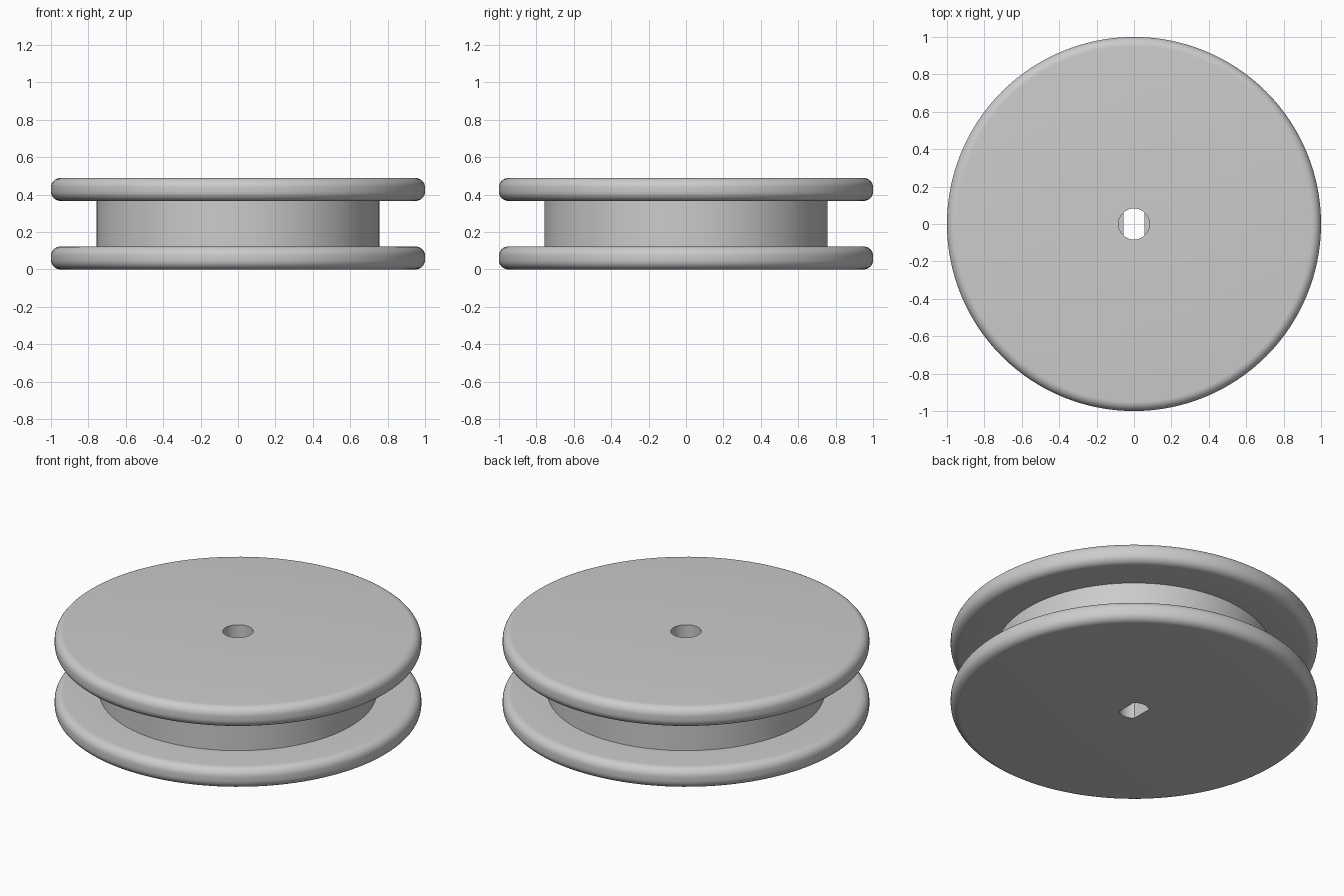
import bpy, bmesh, math

cube = bpy.data.objects.get("Cube")
if cube:
    bpy.data.objects.remove(cube, do_unlink=True)

SEGMENTS = 128
HEIGHT, FLANGE, ROUND = 0.488, 0.122, 0.05   # overall height, flange thickness, rim rounding
HUB_R, BORE_R, SLOT_HALF = 0.757, 0.083, 0.055
STEP_Z = FLANGE                              # floor of the round bore, where the flat-sided slot starts

# Plain grey plastic
grey = bpy.data.materials.new("grey plastic")
grey.use_nodes = True
colour = (0.6, 0.6, 0.6, 1)
grey.diffuse_color = colour
grey.node_tree.nodes["Principled BSDF"].inputs["Base Color"].default_value = colour


def rim(z):
    """Rounded outer edge of a flange whose underside is at z."""
    points = []
    for centre_z, start in ((z + ROUND, -90), (z + FLANGE - ROUND, 0)):
        for i in range(9):
            a = math.radians(start + 90 * i / 8)
            points.append((1 - ROUND + ROUND * math.cos(a), centre_z + ROUND * math.sin(a), 1))
    return points


# Closed profile of (radius, height, limit on x): the limit cuts the slot's two flats
top = HEIGHT - FLANGE
profile = [(BORE_R, 0, SLOT_HALF)]
profile += rim(0)
profile += [(HUB_R, FLANGE, 1), (HUB_R, top, 1)]
profile += rim(top)
profile += [(BORE_R, HEIGHT, 1), (BORE_R, STEP_Z, 1), (BORE_R, STEP_Z, SLOT_HALF)]

# Turn the profile around the axle
bm = bmesh.new()
rings = []
for r, z, limit in profile:
    ring = []
    for i in range(SEGMENTS):
        a = math.tau * i / SEGMENTS
        x = max(-limit, min(limit, r * math.cos(a)))
        ring.append(bm.verts.new((x, r * math.sin(a), z)))
    rings.append(ring)
for k, ring in enumerate(rings):
    following = rings[(k + 1) % len(rings)]
    for i in range(SEGMENTS):
        j = (i + 1) % SEGMENTS
        bm.faces.new((ring[i], ring[j], following[j], following[i]))
bmesh.ops.remove_doubles(bm, verts=bm.verts, dist=1e-5)
bmesh.ops.recalc_face_normals(bm, faces=bm.faces)

mesh = bpy.data.meshes.new("pulley_wheel")
bm.to_mesh(mesh)
bm.free()
mesh.materials.append(grey)
wheel = bpy.data.objects.new("pulley_wheel", mesh)
bpy.context.collection.objects.link(wheel)

# Smooth curves with crisp hub and bore edges
bpy.ops.object.select_all(action="DESELECT")
wheel.select_set(True)
bpy.context.view_layer.objects.active = wheel
bpy.ops.object.shade_smooth_by_angle(angle=math.radians(30))
